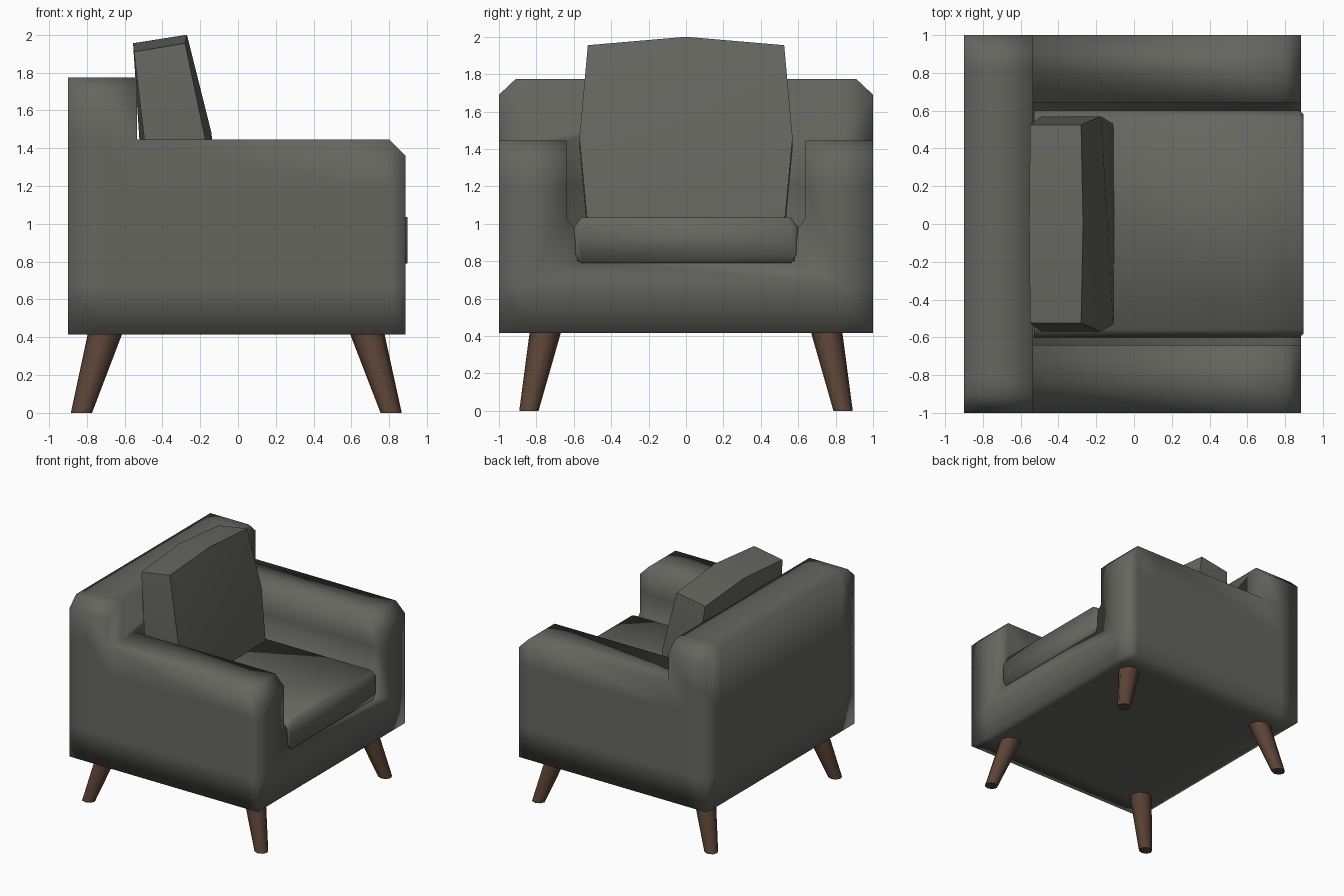
import bpy, bmesh
from mathutils import Vector

if "Cube" in bpy.data.objects:
    bpy.data.objects.remove(bpy.data.objects["Cube"])


def material(name, rgb):
    m = bpy.data.materials.new(name)
    m.diffuse_color = (*rgb, 1)
    m.use_nodes = True
    m.node_tree.nodes["Principled BSDF"].inputs["Base Color"].default_value = m.diffuse_color
    return m


FABRIC = material("charcoal fabric", (0.132, 0.132, 0.118))
WOOD = material("brown wood", (0.105, 0.056, 0.036))


def finish(bm, name, mat, angle=None):
    bmesh.ops.recalc_face_normals(bm, faces=bm.faces)
    me = bpy.data.meshes.new(name)
    bm.to_mesh(me)
    bm.free()
    ob = bpy.data.objects.new(name, me)
    bpy.context.collection.objects.link(ob)
    me.materials.append(mat)
    for p in me.polygons:
        p.use_smooth = True
    if angle:
        bpy.ops.object.select_all(action='DESELECT')
        ob.select_set(True)
        bpy.context.view_layer.objects.active = ob
        bpy.ops.object.shade_smooth_by_angle(angle=angle)
    return ob


def mirrored(half):
    """Close a half profile (y, z) by mirroring it in y."""
    return half + [(-y, z) for y, z in reversed(half)]


def ring(bm, pts):
    return [bm.verts.new(p) for p in pts]


def bridge(bm, a, b):
    for i in range(len(a)):
        j = (i + 1) % len(a)
        bm.faces.new((a[i], a[j], b[j], b[i]))


def cut(bm, axis, value):
    """Support loop, keeps the smooth shading flat in the middle of panels."""
    co, no = Vector((0, 0, 0)), Vector((0, 0, 0))
    co[axis], no[axis] = value, 1
    bmesh.ops.bisect_plane(bm, geom=bm.verts[:] + bm.edges[:] + bm.faces[:],
                           plane_co=co, plane_no=no)


# Body: tall back block and U-shaped base with arms, one skin
back = mirrored([(1, 0.415), (1, 1.445), (1, 1.69), (0.91, 1.775)])
tub = mirrored([(1, 0.415), (1, 1.445), (0.64, 1.445), (0.64, 1.03),
                (0.6, 0.98), (0.58, 0.8)])
bm = bmesh.new()
rear = ring(bm, [(-0.9, y, z) for y, z in back])
mid_back = ring(bm, [(-0.535, y, z) for y, z in back])
mid_tub = ring(bm, [(-0.535, y, z) for y, z in tub])
shoulder = ring(bm, [(0.80 if z > 1.4 else 0.885, y, z) for y, z in tub])
bm.faces.new(rear)
bridge(bm, rear, mid_back)
bm.faces.new(mid_back[1:7] + mid_tub[10:1:-1])
bridge(bm, mid_tub, shoulder)
bmesh.ops.remove_doubles(bm, verts=bm.verts, dist=0.0001)
finish_front = [v for v in bm.verts if v.co.x > 0.7]
bm.free()

bm = bmesh.new()
rear = ring(bm, [(-0.9, y, z) for y, z in back])
mid_back = ring(bm, [(-0.535, y, z) for y, z in back])
mid_tub = ring(bm, [(-0.535, y, z) for y, z in tub])
shoulder = ring(bm, [(0.80, y, z) for y, z in tub])
front = ring(bm, [(0.885, y, min(z, 1.36)) for y, z in tub])
bm.faces.new(rear)
bridge(bm, rear, mid_back)
bm.faces.new(mid_back[1:7] + mid_tub[10:1:-1] + [])
bridge(bm, mid_tub, shoulder)
bridge(bm, shoulder, front)
bm.faces.new(front)
bmesh.ops.remove_doubles(bm, verts=bm.verts, dist=0.0001)
for axis, value in [(0, -0.72), (0, 0.6), (1, -0.82), (1, 0.82),
                    (2, 0.68), (2, 1.2)]:
    cut(bm, axis, value)
finish(bm, "armchair_body", FABRIC)

# Seat cushion: chamfered block, slightly narrower at the front
half = [(0.57, 0.79), (0.6, 0.84), (0.6, 0.98), (0.56, 1.035)]
bm = bmesh.new()
rings = [ring(bm, [(x, y * s, z) for y, z in mirrored(half)])
         for x, s in [(-0.53, 1), (0.6, 1), (0.875, 1), (0.897, 0.97)]]
for a, b in zip(rings, rings[1:]):
    bridge(bm, a, b)
bm.faces.new(rings[0])
bm.faces.new(rings[-1])
finish(bm, "seat_cushion", FABRIC)

# Back cushion: tilted pillow, 3 x 3 points on each face
# rows: half width, side (x, z), centre (x, z)
pillow_front = [(0.53, (-0.11, 1.035), (-0.105, 1.03)),
                (0.57, (-0.175, 1.46), (-0.14, 1.48)),
                (0.525, (-0.28, 1.955), (-0.27, 2.0))]
pillow_back = [(0.53, (-0.41, 0.98), (-0.41, 0.97)),
               (0.57, (-0.49, 1.40), (-0.52, 1.42)),
               (0.525, (-0.55, 1.91), (-0.555, 1.955))]
bm = bmesh.new()
borders = []
for rows in (pillow_front, pillow_back):
    g = [ring(bm, [(s[0], -w, s[1]), (c[0], 0, c[1]), (s[0], w, s[1])])
         for w, s, c in rows]
    for i in range(2):
        for j in range(2):
            bm.faces.new((g[i][j], g[i][j + 1], g[i + 1][j + 1], g[i + 1][j]))
    borders.append(g[0] + [g[1][2]] + g[2][::-1] + [g[1][0]])
bridge(bm, *borders)
finish(bm, "back_cushion", FABRIC, 1.0)

# Legs: splayed, tapered, eight sided
for end, x_top, x_foot in (("front", 0.68, 0.81), ("back", -0.70, -0.828)):
    for side, sy in (("right", -1), ("left", 1)):
        bm = bmesh.new()
        bmesh.ops.create_cone(bm, cap_ends=True, segments=8, radius1=0.056,
                              radius2=0.092, depth=0.43)
        for v in bm.verts:
            top = v.co.z > 0
            v.co.x += x_top if top else x_foot
            v.co.y = v.co.y * 0.92 + sy * (0.75 if top else 0.84)
            v.co.z += 0.215
        finish(bm, f"{end}_{side}_leg", WOOD, 1.0)
